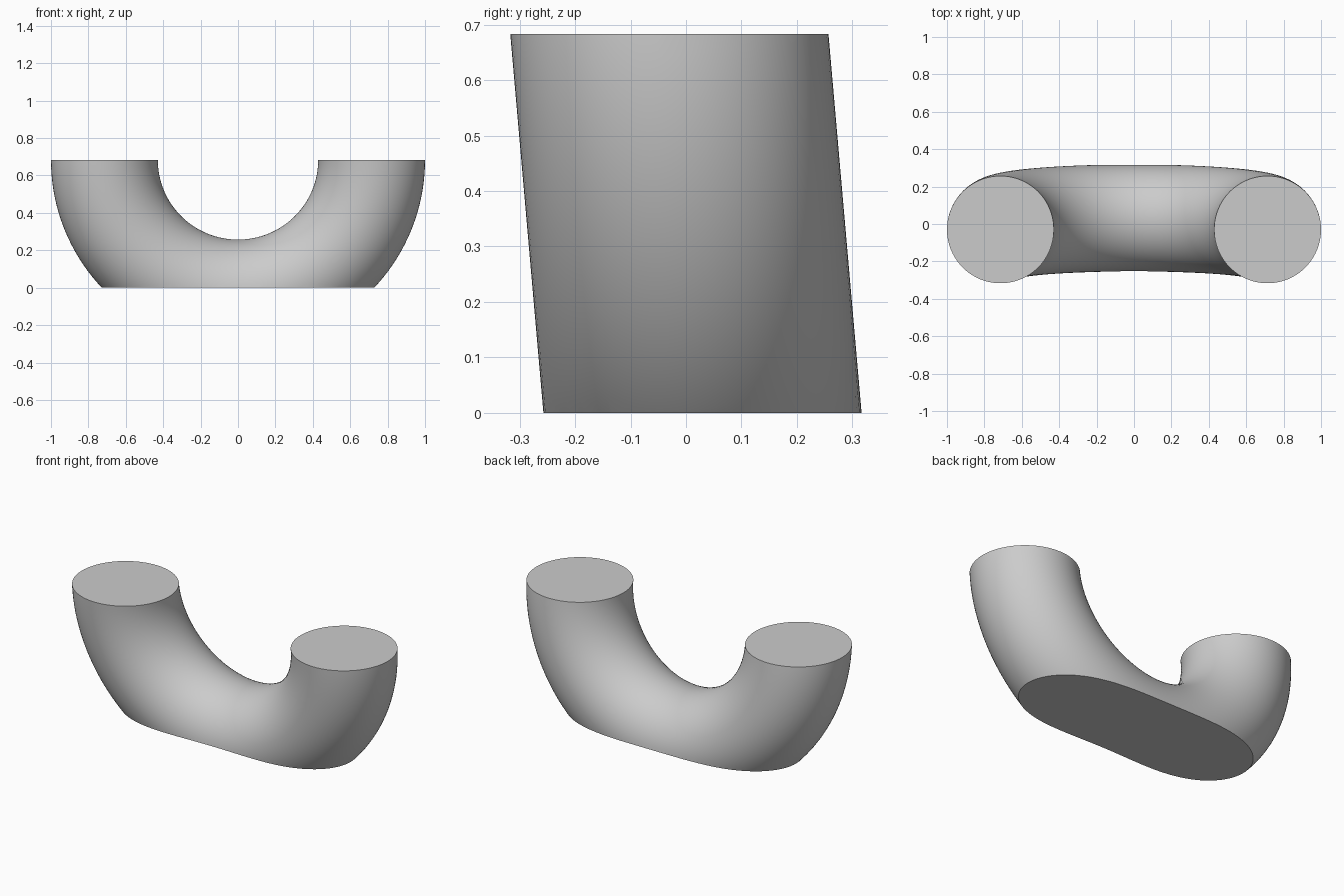
import bpy
import bmesh
from math import radians, cos, sin, tau
from mathutils import Matrix, Vector

cube = bpy.data.objects.get("Cube")
if cube:
    bpy.data.objects.remove(cube, do_unlink=True)

RING, TUBE = 5 / 7, 2 / 7        # ring and tube radii
HEIGHT, TILT = 0.683, radians(5)
RING_STEPS, TUBE_STEPS = 160, 80

# Plain grey finish
grey = bpy.data.materials.new("plain grey")
grey.use_nodes = True
colour = (0.6, 0.6, 0.6, 1)
grey.diffuse_color = colour
grey.node_tree.nodes["Principled BSDF"].inputs["Base Color"].default_value = colour

# Upright ring: sweep a circle around the y axis
bm = bmesh.new()
rings = []
for i in range(RING_STEPS):
    a = tau * i / RING_STEPS
    ring = []
    for j in range(TUBE_STEPS):
        b = tau * j / TUBE_STEPS
        d = RING + TUBE * cos(b)
        ring.append(bm.verts.new((d * cos(a), TUBE * sin(b), d * sin(a))))
    rings.append(ring)
for i in range(RING_STEPS):
    here, there = rings[i], rings[(i + 1) % RING_STEPS]
    for j in range(TUBE_STEPS):
        k = (j + 1) % TUBE_STEPS
        bm.faces.new((here[j], here[k], there[k], there[j]))

# Lean the ring back and lift its centre to the top plane
place = Matrix.Translation((0, -0.03, HEIGHT)) @ Matrix.Rotation(TILT, 4, 'X')
bmesh.ops.transform(bm, matrix=place, verts=bm.verts)

# Slice level at the two arm tops and at the base, then cap the cuts
for z, normal in ((HEIGHT, Vector((0, 0, 1))), (0, Vector((0, 0, -1)))):
    bmesh.ops.bisect_plane(bm, geom=bm.verts[:] + bm.edges[:] + bm.faces[:],
                           dist=1e-5, plane_co=(0, 0, z), plane_no=normal,
                           clear_outer=True)
    rim = [e for e in bm.edges if e.is_boundary]
    bmesh.ops.holes_fill(bm, edges=rim, sides=0)
bmesh.ops.recalc_face_normals(bm, faces=bm.faces)

mesh = bpy.data.meshes.new("curved_tube")
bm.to_mesh(mesh)
bm.free()
mesh.materials.append(grey)
tube = bpy.data.objects.new("curved_tube", mesh)
bpy.context.collection.objects.link(tube)

# Smooth tube, crisp cap rims
bpy.ops.object.select_all(action='DESELECT')
tube.select_set(True)
bpy.context.view_layer.objects.active = tube
bpy.ops.object.shade_smooth_by_angle(angle=radians(30))
